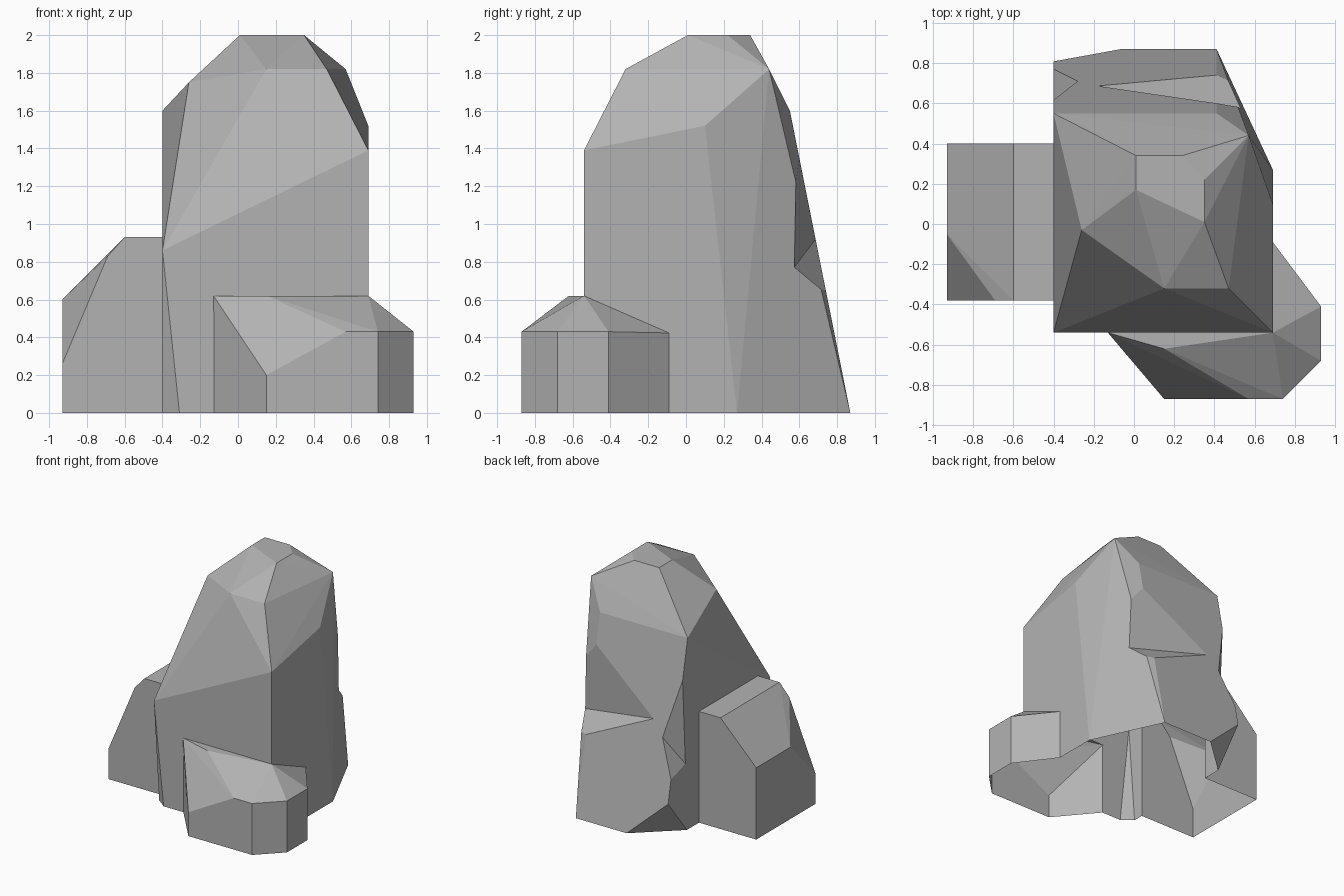
import bpy, bmesh, math
from mathutils import Vector

if "Cube" in bpy.data.objects:
    bpy.data.objects.remove(bpy.data.objects["Cube"], do_unlink=True)

stone = bpy.data.materials.new("grey_stone")
stone.use_nodes = True
colour = (0.45, 0.45, 0.45, 1)
stone.diffuse_color = colour
stone.node_tree.nodes["Principled BSDF"].inputs["Base Color"].default_value = colour


def hull(name, points):
    """Faceted convex boulder spanned by its corner points."""
    bm = bmesh.new()
    for p in points:
        bm.verts.new(p)
    result = bmesh.ops.convex_hull(bm, input=bm.verts)
    loose = {v for v in result["geom_interior"] if isinstance(v, bmesh.types.BMVert)}
    bmesh.ops.delete(bm, geom=list(loose), context="VERTS")
    bmesh.ops.dissolve_limit(bm, angle_limit=math.radians(0.8),
                             verts=bm.verts, edges=bm.edges)
    bmesh.ops.recalc_face_normals(bm, faces=bm.faces)
    mesh = bpy.data.meshes.new(name)
    bm.to_mesh(mesh)
    bm.free()
    mesh.materials.append(stone)
    obj = bpy.data.objects.new(name, mesh)
    bpy.context.collection.objects.link(obj)
    return obj


def combine(target, other, operation):
    """Apply a boolean and discard the second solid."""
    mod = target.modifiers.new(operation, "BOOLEAN")
    mod.operation, mod.object, mod.solver = operation, other, "EXACT"
    bpy.context.view_layer.update()
    graph = bpy.context.evaluated_depsgraph_get()
    mesh = bpy.data.meshes.new_from_object(target.evaluated_get(graph))
    target.modifiers.clear()
    target.data = mesh
    bpy.data.objects.remove(other, do_unlink=True)


def crack(name, tip, inner, upper, lower):
    """Wedge cutter whose crease runs from tip to inner."""
    tip, inner, upper, lower = map(Vector, (tip, inner, upper, lower))
    mid = (tip + inner) / 2
    cutter = hull(name, [mid + (p - mid) * 1.5 for p in (tip, inner, upper, lower)])
    cutter.hide_render = True
    return cutter


# Tall central rock
rock = hull("rock_formation", [
    (.01, .17, 2), (.01, .34, 2), (.24, .34, 2), (.35, .22, 2), (.35, .01, 2),
    (-.26, -.03, 1.75), (.15, -.32, 1.82), (.47, -.32, 1.82), (.57, .44, 1.82),
    (-.4, .55, 1.6), (.41, .55, 1.6), (.69, .1, 1.52),
    (.69, -.54, 1.39), (-.4, -.54, .86),
    (-.31, -.54, 0), (-.4, -.47, 0), (.69, -.54, 0), (.69, .27, 0),
    (.41, .87, 0), (-.06, .87, 0), (-.4, .808, .31), (-.4, .56, 0)])

# Cracks in the two back edges
combine(rock, crack("left_crack", (-.18, .686, .92), (.49, .58, .78),
                    (.41, .6, 1.35), (.41, .74, .65)), "DIFFERENCE")
combine(rock, crack("right_crack", (-.28, .71, .8), (-.4, .58, .56),
                    (-.4, .616, 1.27), (-.4, .77, .5)), "DIFFERENCE")

# Side boulder, sunk into the central rock
base = -.1
side = [(-.93, -.38, .26), (-.69, -.38, .83), (-.93, -.05, .6), (-.93, .4, .6)]
for y in (-.38, .4):
    side += [(-.93, y, base), (-.2, y, base), (-.6, y, .93), (-.2, y, .93)]
combine(rock, hull("side_boulder", side), "UNION")

# Low front boulder, with its back sunk into the central rock
front = [(-.13, -.54, .62), (.15, -.62, .62), (.69, -.54, .62), (.49, -.29, .62),
         (-.27, -.37, .62), (.57, -.87, .43), (.15, -.87, .2)]
rim = [(.74, -.87), (.93, -.68), (.93, -.41), (.57, .07)]
front += [(x, y, .42 if y > 0 else .43) for x, y in rim]
front += [(x, y, base) for x, y in rim + [(-.27, -.37), (.15, -.87)]]
combine(rock, hull("front_boulder", front), "UNION")

# Trim flush with the ground and leave the underside open
bm = bmesh.new()
bm.from_mesh(rock.data)
bmesh.ops.bisect_plane(bm, geom=bm.verts[:] + bm.edges[:] + bm.faces[:], dist=1e-5,
                       plane_co=(0, 0, 0), plane_no=(0, 0, 1), clear_inner=True)
flat = [f for f in bm.faces if max(v.co.z for v in f.verts) < 1e-3]
bmesh.ops.delete(bm, geom=flat, context="FACES")
for f in bm.faces:
    f.smooth = False
    f.material_index = 0
bm.to_mesh(rock.data)
bm.free()
if not rock.data.materials:
    rock.data.materials.append(stone)
